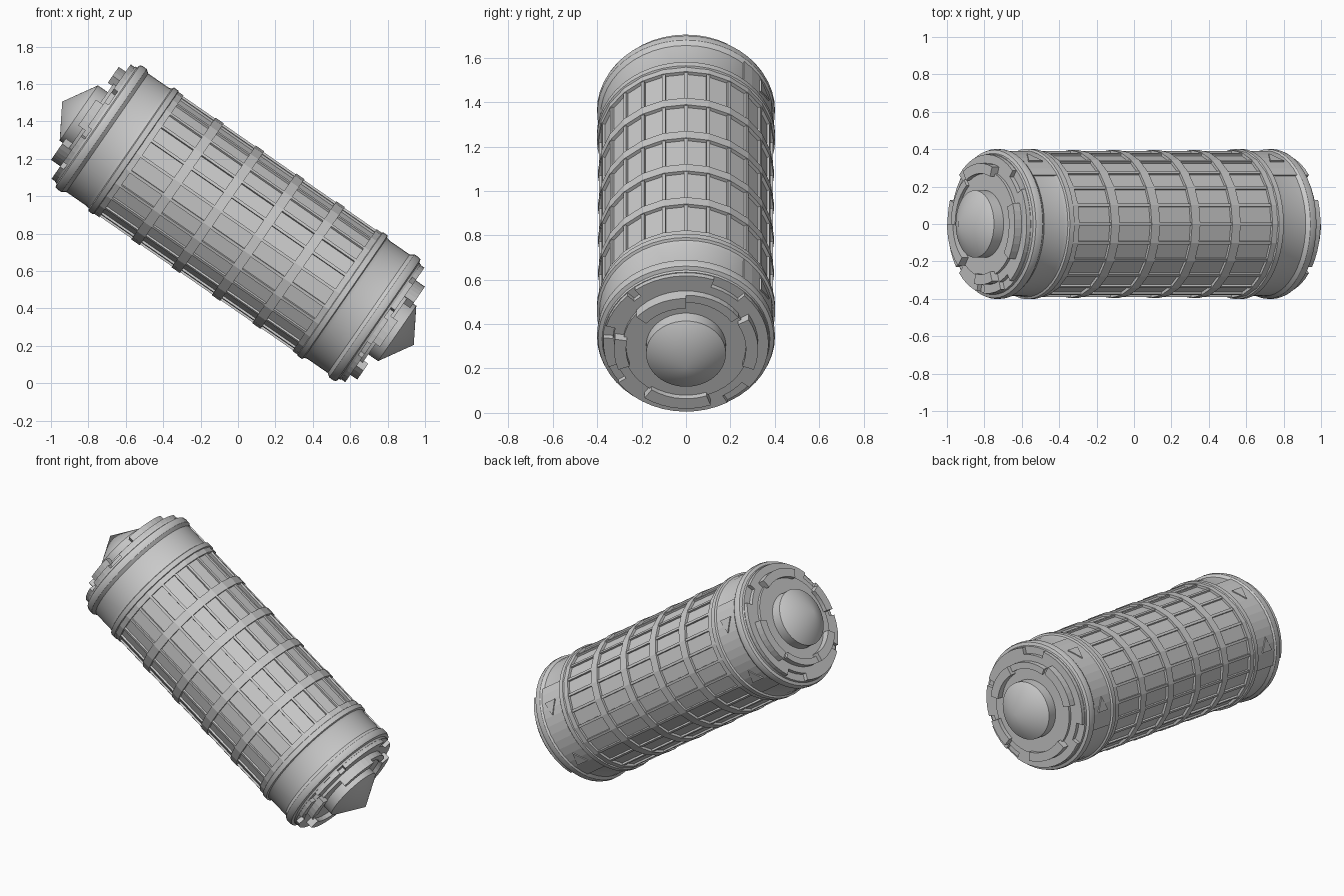
import bpy, bmesh
from math import sin, cos, radians
from mathutils import Matrix, Vector

if "Cube" in bpy.data.objects:
    bpy.data.objects.remove(bpy.data.objects["Cube"])

# Local frame: z runs along the tilted barrel, angle 0 is its upper side, 90 its back
A = Vector((0.822, 0, -0.569)).normalized()
Y = Vector((0, 1, 0))
X = Y.cross(A)
PLACE = Matrix.Translation((0, 0, 0.855)) @ Matrix((X, Y, A)).transposed().to_4x4()
FLIP = Matrix.Diagonal((-1, 1, -1, 1))   # half turn about y for the other end


def pt(r, deg, z):
    a = radians(deg)
    return Vector((-r * cos(a), r * sin(a), z))


def finish(name, bm, both=False, smooth=0):
    bmesh.ops.recalc_face_normals(bm, faces=bm.faces[:])
    me = bpy.data.meshes.new(name)
    bm.to_mesh(me)
    bm.free()
    for suffix, m in [("", PLACE)] + ([("_upper", PLACE @ FLIP)] if both else []):
        ob = bpy.data.objects.new(name + suffix, me.copy() if suffix else me)
        bpy.context.collection.objects.link(ob)
        ob.matrix_world = m
        if smooth:
            bpy.ops.object.select_all(action='DESELECT')
            ob.select_set(True)
            bpy.context.view_layer.objects.active = ob
            bpy.ops.object.shade_smooth_by_angle(angle=radians(smooth))


def lathe(bm, profile, n=24):
    rows = []
    for r, z in profile:
        if r == 0:
            rows.append([bm.verts.new((0, 0, z))] * n)
        else:
            rows.append([bm.verts.new(pt(r, 360 * i / n, z)) for i in range(n)])
    for a, b in zip(rows, rows[1:]):
        for i in range(n):
            j = (i + 1) % n
            quad = list(dict.fromkeys((a[i], a[j], b[j], b[i])))
            bm.faces.new(quad)


def arc(bm, r0, r1, z0, z1, a0, a1, step=7.5):
    n = max(1, round((a1 - a0) / step))
    secs = []
    for i in range(n + 1):
        a = a0 + (a1 - a0) * i / n
        secs.append([bm.verts.new(pt(r, a, z))
                     for r, z in ((r0, z0), (r1, z0), (r1, z1), (r0, z1))])
    for s, t in zip(secs, secs[1:]):
        for k in range(4):
            bm.faces.new((s[k], s[(k + 1) % 4], t[(k + 1) % 4], t[k]))
    bm.faces.new(secs[0])
    bm.faces.new(secs[-1])


# Barrel: recessed wheels separated by raised divider rings
WHEEL, HALF = 0.262, 0.655
prof = [(0, -HALF)]
for i in range(6):
    z = -HALF + i * WHEEL
    prof += [(0.38, z - 0.027), (0.396, z - 0.027), (0.396, z + 0.027), (0.38, z + 0.027)]
prof.append((0, HALF))
bm = bmesh.new()
lathe(bm, prof)
finish("barrel", bm)

# Thin ribs dividing each wheel into 24 panels
bm = bmesh.new()
for w in range(5):
    z = -HALF + w * WHEEL
    for k in range(24):
        arc(bm, 0.37, 0.391, z + 0.02, z + WHEEL - 0.02, k * 15 - 1.2, k * 15 + 1.2)
finish("wheel_ribs", bm)

# Collar at each end: ring, smooth band, rounded rim, stepped end
bm = bmesh.new()
lathe(bm, [(0.3, 0.63), (0.39, 0.635), (0.39, 0.66), (0.402, 0.665), (0.402, 0.695),
           (0.39, 0.70), (0.385, 0.72), (0.385, 0.85), (0.40, 0.87), (0.401, 0.895),
           (0.396, 0.912), (0.378, 0.918), (0.375, 0.93), (0.33, 0.93),
           (0.33, 0.955), (0.285, 0.955), (0.285, 0.972), (0, 0.972)], 48)
finish("end_collar", bm, True, 30)

# Raised arcs on the end face, with gaps between them
bm = bmesh.new()
for a0, a1 in ((-75, -45), (-38, 20), (45, 130), (150, 235), (250, 275)):
    arc(bm, 0.32, 0.372, 0.91, 0.955, a0, a1)
for a0, a1 in ((60, 110), (160, 215), (-110, -80)):
    arc(bm, 0.27, 0.325, 0.94, 1.0, a0, a1)
arc(bm, 0.235, 0.29, 0.95, 1.015, -50, 0)
arc(bm, 0.25, 0.29, 0.95, 0.99, 0, 55)
finish("end_arcs", bm, True)

# Conical button
bm = bmesh.new()
lathe(bm, [(0, 0.95), (0.18, 0.95), (0.18, 1.035), (0, 1.143)], 48)
finish("end_cone", bm, True, 30)

# Plate with a pointer triangle on the back of each collar
bm = bmesh.new()
arc(bm, 0.37, 0.392, 0.705, 0.865, 42, 138)
for c, s in ((64, 1), (116, -1)):
    tri = [(c - 6 * s, 0.74), (c - 6 * s, 0.83), (c + 7 * s, 0.785)]
    lo = [bm.verts.new(pt(0.385, a, z)) for a, z in tri]
    hi = [bm.verts.new(pt(0.400, a, z)) for a, z in tri]
    bm.faces.new(lo)
    bm.faces.new(hi)
    for k in range(3):
        bm.faces.new((lo[k], lo[(k + 1) % 3], hi[(k + 1) % 3], hi[k]))
finish("pointer_plate", bm, True)
